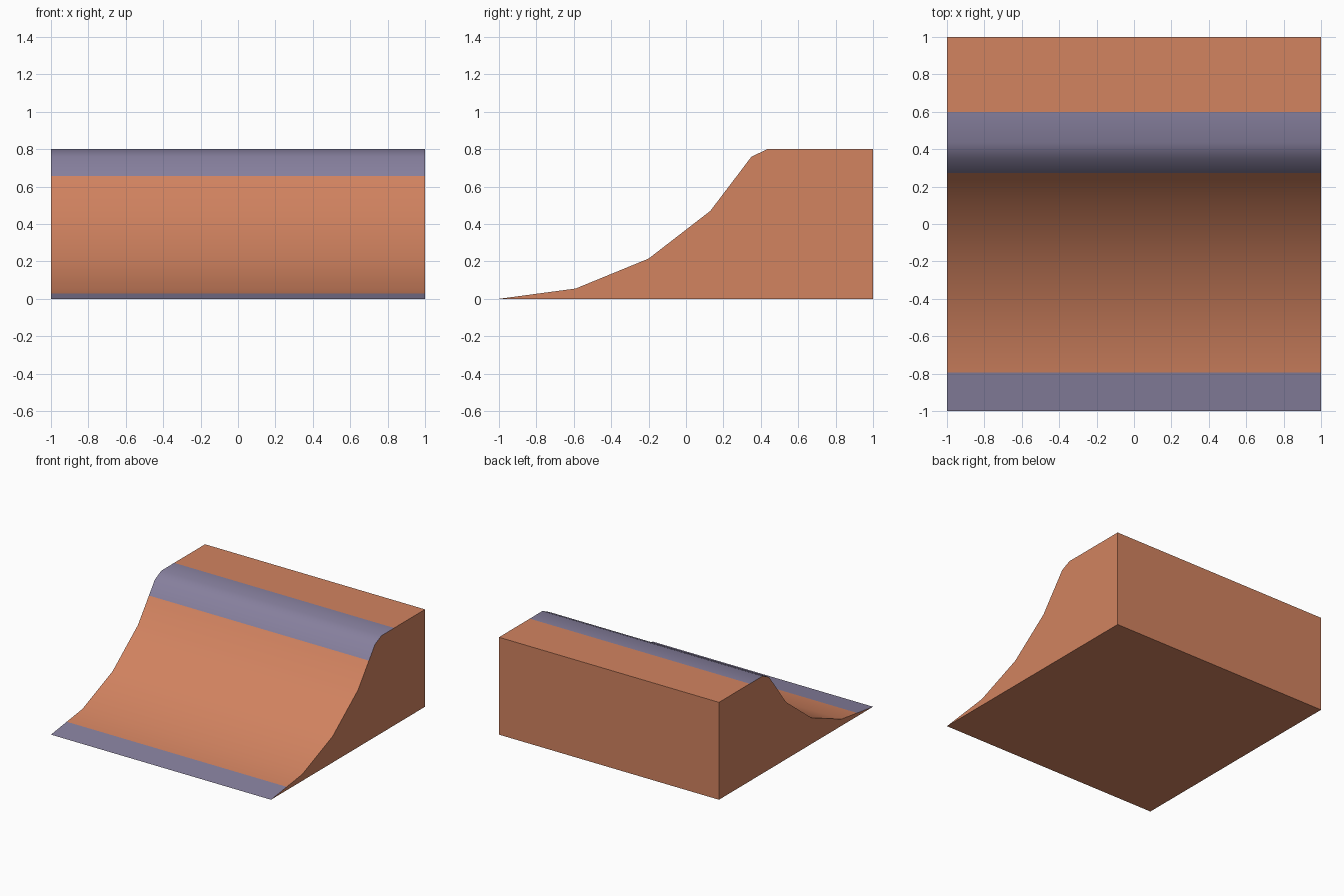
import bpy, bmesh
from mathutils import Vector

if "Cube" in bpy.data.objects:
    bpy.data.objects.remove(bpy.data.objects["Cube"])


def make_material(name, rgb):
    m = bpy.data.materials.new(name)
    m.diffuse_color = (*rgb, 1)
    m.use_nodes = True
    m.node_tree.nodes["Principled BSDF"].inputs["Base Color"].default_value = m.diffuse_color
    return m


# Side profile (y, z); includes the points where the colour bands change
profile = [(-1, 0), (-0.795, 0.0275), (-0.59, 0.055), (-0.2, 0.215), (0.13, 0.47),
           (0.272, 0.657), (0.35, 0.76), (0.435, 0.8), (0.6, 0.8), (1, 0.8), (1, 0)]

# Extrude the profile across the full width
bm = bmesh.new()
cap = bm.faces.new([bm.verts.new((-1, y, z)) for y, z in profile])
ext = bmesh.ops.extrude_face_region(bm, geom=[cap], use_keep_orig=True)
bmesh.ops.translate(bm, vec=Vector((2, 0, 0)),
                    verts=[g for g in ext["geom"] if isinstance(g, bmesh.types.BMVert)])
bmesh.ops.recalc_face_normals(bm, faces=bm.faces)

# Grey bands: entry strip at the foot and coping strip at the lip
for f in bm.faces:
    y = f.calc_center_median().y
    riding = f.normal.z > 0.1
    f.material_index = int(riding and (y < -0.8 or 0.272 < y < 0.6))

mesh = bpy.data.meshes.new("quarter_ramp")
bm.to_mesh(mesh)
bm.free()
mesh.materials.append(make_material("orange_wood", (0.644, 0.227, 0.117)))
mesh.materials.append(make_material("purple_grey_metal", (0.242, 0.216, 0.342)))

ramp = bpy.data.objects.new("quarter_ramp", mesh)
bpy.context.collection.objects.link(ramp)

# Smooth riding surface, sharp outer edges
bpy.context.view_layer.objects.active = ramp
ramp.select_set(True)
bpy.ops.object.shade_smooth_by_angle(angle=0.6)
